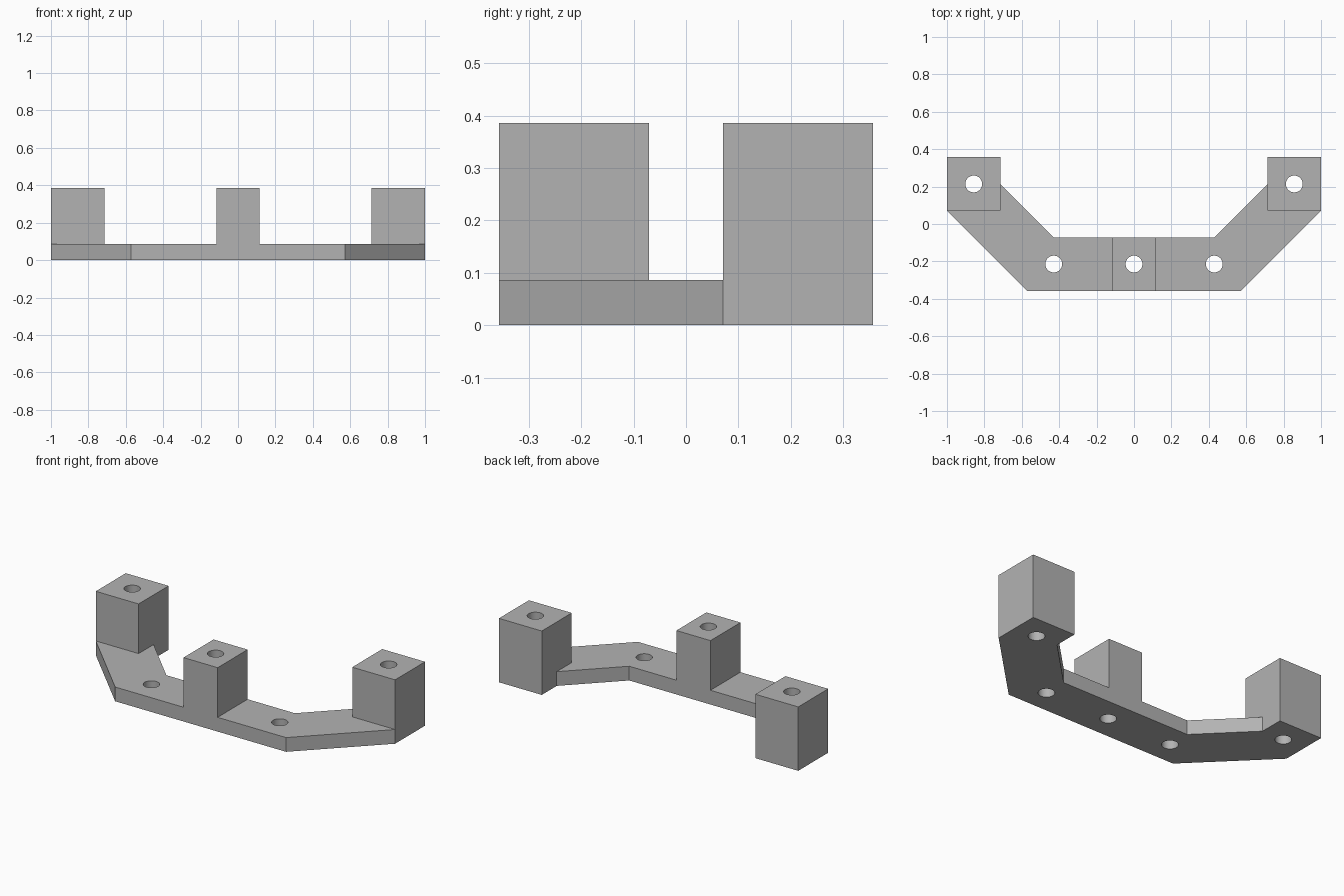
import bpy
import bmesh

default = bpy.data.objects.get("Cube")
if default:
    bpy.data.objects.remove(default)

PLATE_H, BLOCK_H, HOLE_R = 0.086, 0.386, 0.045

grey = bpy.data.materials.new("plain_grey")
grey.use_nodes = True
grey.diffuse_color = (0.45, 0.45, 0.45, 1)
grey.node_tree.nodes["Principled BSDF"].inputs["Base Color"].default_value = grey.diffuse_color


def make_object(name, bm):
    mesh = bpy.data.meshes.new(name)
    bm.to_mesh(mesh)
    bm.free()
    mesh.materials.append(grey)
    obj = bpy.data.objects.new(name, mesh)
    bpy.context.collection.objects.link(obj)
    return obj


def raise_faces(bm, faces, height):
    """Extrude faces upwards and return the new top faces."""
    geom = bmesh.ops.extrude_face_region(bm, geom=faces)["geom"]
    verts = [g for g in geom if isinstance(g, bmesh.types.BMVert)]
    bmesh.ops.translate(bm, verts=verts, vec=(0, 0, height))
    return [g for g in geom if isinstance(g, bmesh.types.BMFace)]


# Footprint cells: middle block, angled arms and end blocks
middle = [(-0.114, -0.357), (0.114, -0.357), (0.114, -0.071), (-0.114, -0.071)]
arm = [(0.114, -0.357), (0.571, -0.357), (1, 0.071), (0.714, 0.071),
       (0.714, 0.214), (0.429, -0.071), (0.114, -0.071)]
end = [(0.714, 0.071), (1, 0.071), (1, 0.357), (0.714, 0.357), (0.714, 0.214)]


def mirrored(cell):
    return [(-x, y) for x, y in reversed(cell)]


bm = bmesh.new()
for cell in (middle, arm, end, mirrored(arm), mirrored(end)):
    bm.faces.new([bm.verts.new((x, y, 0)) for x, y in cell])
bmesh.ops.remove_doubles(bm, verts=bm.verts, dist=0.001)

# Plate, then the three blocks raised from it
bottom = list(bm.faces)
tops = raise_faces(bm, bottom, PLATE_H)
blocks = [f for f in tops if len(f.verts) < 6]
for block in blocks:
    raise_faces(bm, [block], BLOCK_H - PLATE_H)
    if block.is_valid:
        bm.faces.remove(block)

# Close the underside and merge flat neighbours
if not any(f.calc_center_median().z < 0.001 for f in bm.faces):
    bmesh.ops.holes_fill(bm, edges=bm.edges)
bmesh.ops.recalc_face_normals(bm, faces=bm.faces)
bmesh.ops.dissolve_limit(bm, angle_limit=0.01, verts=bm.verts, edges=bm.edges)
bracket = make_object("bracket", bm)

# Round holes drilled straight through
bm = bmesh.new()
for x, y in ((-0.857, 0.214), (-0.429, -0.214), (0, -0.214), (0.429, -0.214), (0.857, 0.214)):
    made = bmesh.ops.create_cone(bm, cap_ends=True, segments=48,
                                 radius1=HOLE_R, radius2=HOLE_R, depth=1)
    bmesh.ops.translate(bm, verts=made["verts"], vec=(x, y, 0.2))
drill = make_object("hole_cutter", bm)
drill.hide_render = True
drill.hide_set(True)

holes = bracket.modifiers.new("holes", "BOOLEAN")
holes.operation = "DIFFERENCE"
holes.solver = "EXACT"
holes.object = drill

bpy.context.view_layer.objects.active = bracket
bracket.select_set(True)
bpy.ops.object.modifier_apply(modifier="holes")
bpy.ops.object.shade_smooth_by_angle()
bpy.data.objects.remove(drill)
